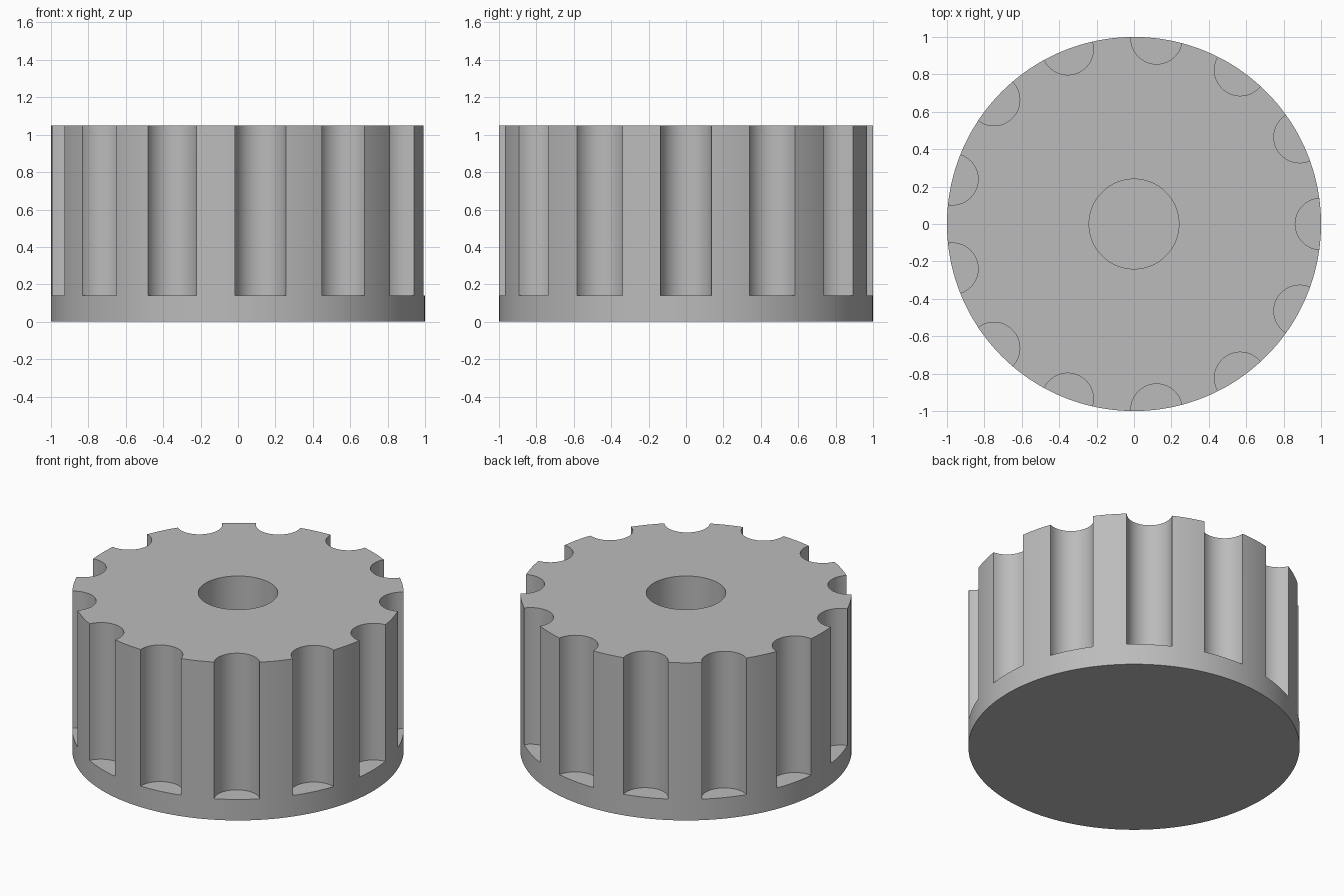
import bpy
import bmesh
from math import sin, cos, asin, pi, radians

cube = bpy.data.objects.get("Cube")
if cube:
    bpy.data.objects.remove(cube, do_unlink=True)

FLUTES = 13
RADIUS, FLUTE_R, HOLE_R = 1.0, 0.138, 0.24
FLOOR, TOP = 0.14, 1.05
ARC_STEPS, LAND_STEPS = 16, 8

# One grey plastic
grey = bpy.data.materials.new("grey_plastic")
grey.use_nodes = True
color = (0.5, 0.5, 0.5, 1)
grey.diffuse_color = color
grey.node_tree.nodes["Principled BSDF"].inputs["Base Color"].default_value = color

# Matching plan outlines: a full circle and a circle with scooped flutes
half = 2 * asin(FLUTE_R / 2)          # half angle of one flute seen from the axis
swing = pi / 2 - half / 2             # half angle of the scoop about its own centre
pitch = 2 * pi / FLUTES
angles, fluted = [], []
for f in range(FLUTES):
    mid = f * pitch
    for i in range(ARC_STEPS + 1):
        t = 2 * i / ARC_STEPS - 1
        a = mid + t * half
        b = mid + pi - t * swing
        angles.append(a)
        fluted.append((cos(mid) + FLUTE_R * cos(b), sin(mid) + FLUTE_R * sin(b)))
    for i in range(1, LAND_STEPS):
        a = mid + half + (pitch - 2 * half) * i / LAND_STEPS
        angles.append(a)
        fluted.append((cos(a), sin(a)))


def circle(r):
    return [(r * cos(a), r * sin(a)) for a in angles]


# Rim, flute floors, fluted wall, top face and blind bore as one loft
bm = bmesh.new()
levels = [(circle(RADIUS), 0), (circle(RADIUS), FLOOR), (fluted, FLOOR),
          (fluted, TOP), (circle(HOLE_R), TOP), (circle(HOLE_R), FLOOR)]
rings = [[bm.verts.new((x, y, z)) for x, y in outline] for outline, z in levels]
count = len(angles)
for low, high in zip(rings, rings[1:]):
    for i in range(count):
        j = (i + 1) % count
        bm.faces.new((low[i], low[j], high[j], high[i]))
bm.faces.new(rings[0][::-1])
bm.faces.new(rings[-1])

# Merge the lands, where the circle and the fluted outline coincide
bmesh.ops.remove_doubles(bm, verts=bm.verts[:], dist=0.0001)
bmesh.ops.recalc_face_normals(bm, faces=bm.faces[:])

mesh = bpy.data.meshes.new("fluted_knob")
bm.to_mesh(mesh)
bm.free()
mesh.materials.append(grey)
knob = bpy.data.objects.new("fluted_knob", mesh)
bpy.context.collection.objects.link(knob)

bpy.ops.object.select_all(action="DESELECT")
knob.select_set(True)
bpy.context.view_layer.objects.active = knob
bpy.ops.object.shade_smooth_by_angle(angle=radians(30))
